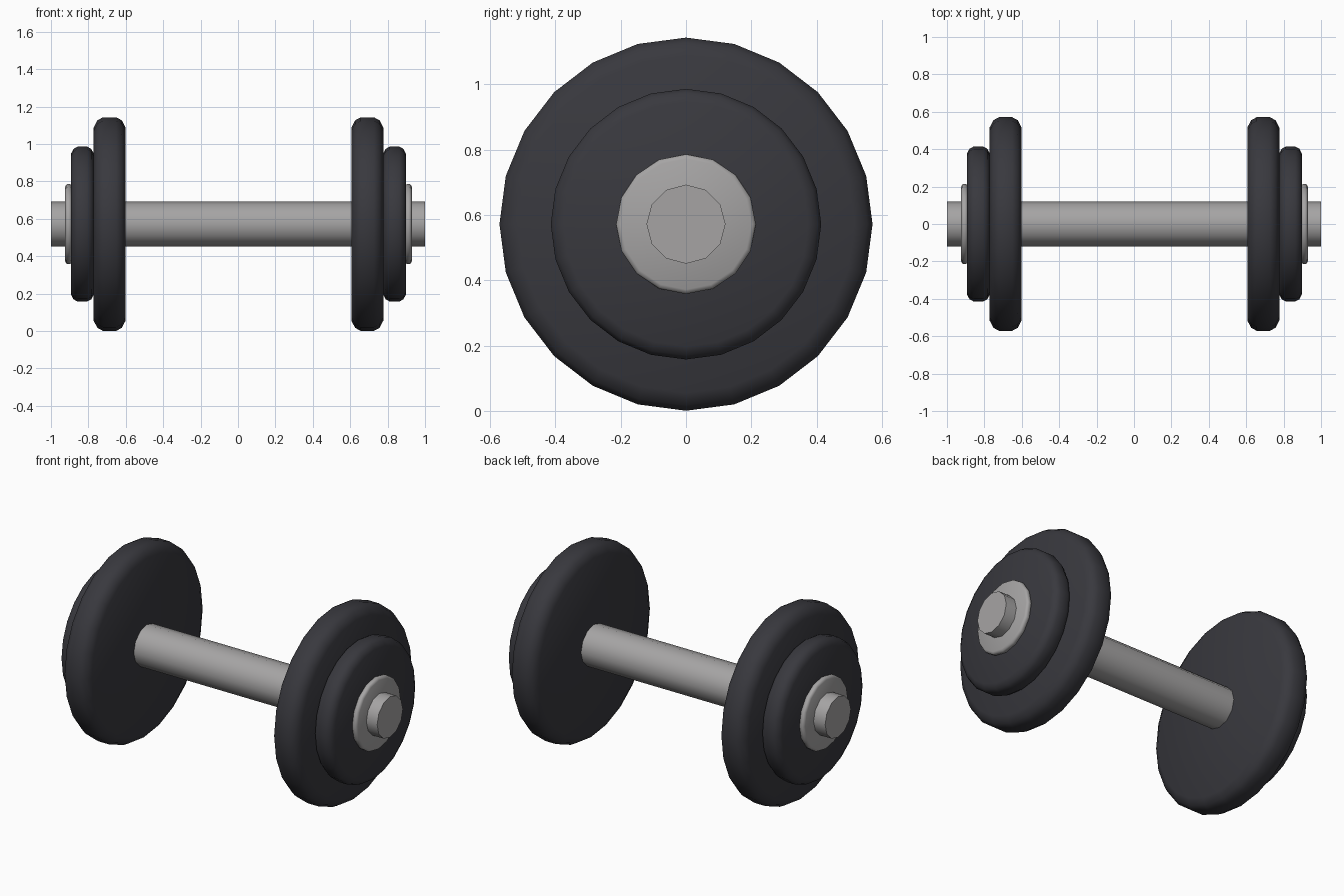
import bpy, bmesh, math

if "Cube" in bpy.data.objects:
    bpy.data.objects.remove(bpy.data.objects["Cube"])

CZ = 0.572  # height of the bar axis


def material(name, rgb):
    m = bpy.data.materials.new(name)
    m.diffuse_color = (*rgb, 1)
    m.use_nodes = True
    m.node_tree.nodes["Principled BSDF"].inputs["Base Color"].default_value = m.diffuse_color
    return m


RUBBER = material("dark_rubber", (0.040, 0.040, 0.048))
METAL = material("grey_metal", (0.38, 0.372, 0.372))


def lathe(name, profile, sides, mat):
    """Spin (x, radius) points about the bar axis and cap both ends."""
    bm = bmesh.new()
    rings = []
    for x, r in profile:
        rings.append([bm.verts.new((x, r * math.sin(2 * math.pi * i / sides),
                                    CZ + r * math.cos(2 * math.pi * i / sides)))
                      for i in range(sides)])
    for a, b in zip(rings, rings[1:]):
        for i in range(sides):
            j = (i + 1) % sides
            bm.faces.new((a[i], a[j], b[j], b[i]))
    bm.faces.new(rings[0])
    bm.faces.new(rings[-1])
    bmesh.ops.recalc_face_normals(bm, faces=bm.faces)
    me = bpy.data.meshes.new(name)
    bm.to_mesh(me)
    bm.free()
    me.materials.append(mat)
    ob = bpy.data.objects.new(name, me)
    bpy.context.collection.objects.link(ob)
    bpy.ops.object.select_all(action='DESELECT')
    ob.select_set(True)
    bpy.context.view_layer.objects.active = ob
    bpy.ops.object.shade_smooth_by_angle(angle=math.radians(50))
    return ob


def rounded(x0, x1, r, dx, dr):
    """Disc profile with a rounded rim."""
    return [(x0, r - dr), (x0 + dx * 0.4, r - dr * 0.3), (x0 + dx, r),
            (x1 - dx, r), (x1 - dx * 0.4, r - dr * 0.3), (x1, r - dr)]


# handle bar
lathe("handle_bar", [(-1, 0.121), (1, 0.121)], 12, METAL)

# weights and collars at both ends
for side, s, shift in (("right", 1, 0.0), ("left", -1, 0.005)):
    def place(profile):
        return [(s * (x - shift), r) for x, r in profile]
    lathe(side + "_large_plate", place(rounded(0.606, 0.777, 0.571, 0.05, 0.055)), 24, RUBBER)
    lathe(side + "_small_plate", place(rounded(0.775, 0.899, 0.414, 0.036, 0.04)), 24, RUBBER)
    lathe(side + "_collar", place(rounded(0.893, 0.929, 0.214, 0.012, 0.014)), 16, METAL)
